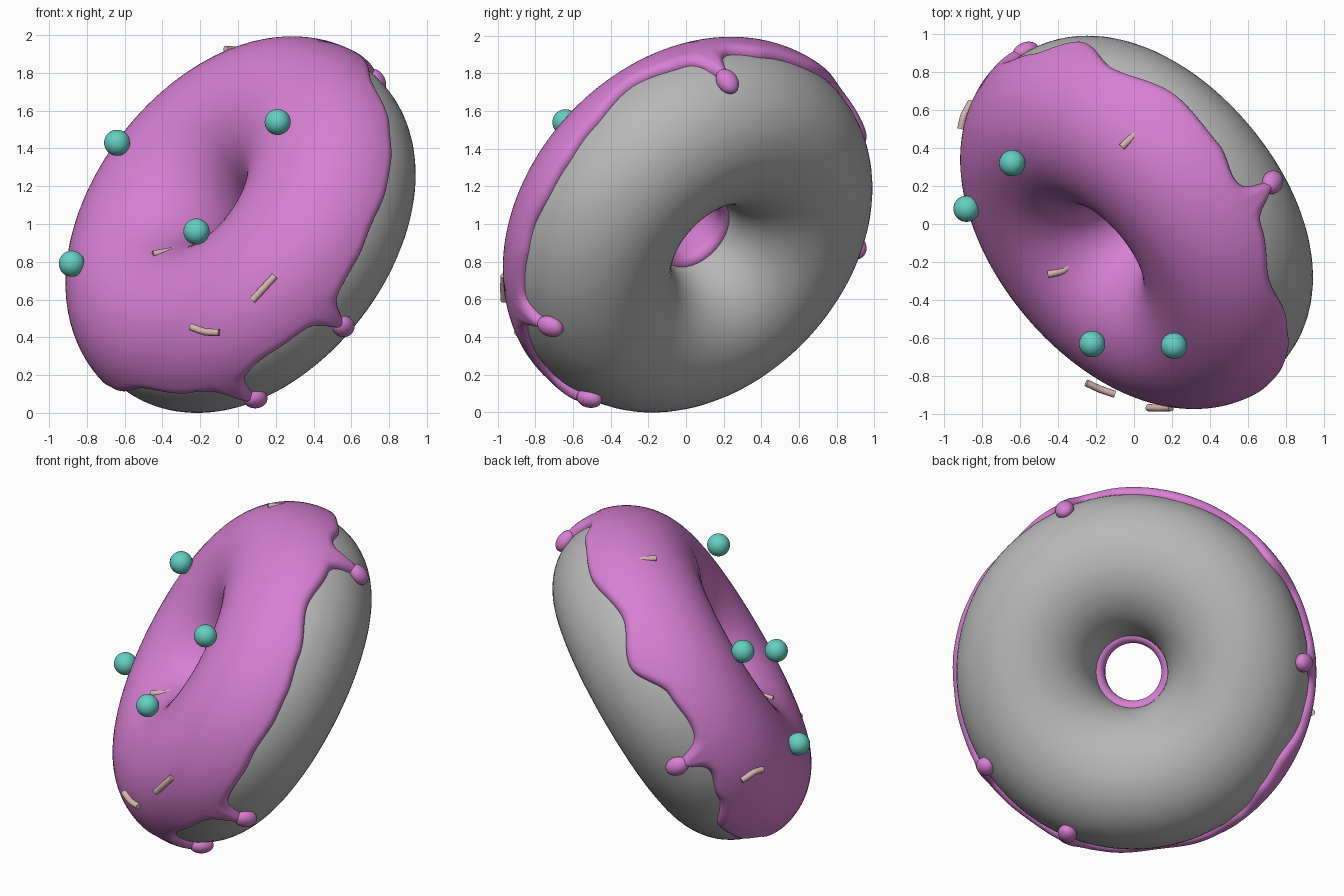
import bpy, bmesh, math
from mathutils import Vector, Matrix

if "Cube" in bpy.data.objects:
    bpy.data.objects.remove(bpy.data.objects["Cube"])

# Tilted doughnut frame: N is the axis on the icing side
C = Vector((0.035, 0.03, 0.975))
N = Vector((-0.66, -0.55, 0.51)).normalized()
E1 = Vector((0.64, -0.768, 0)).normalized()
E2 = N.cross(E1).normalized()
E1 = E2.cross(N).normalized()
R, r, T = 0.64, 0.425, 0.043


def mat(name, col):
    m = bpy.data.materials.new(name)
    m.diffuse_color = (*col, 1)
    m.use_nodes = True
    m.node_tree.nodes["Principled BSDF"].inputs["Base Color"].default_value = m.diffuse_color
    return m


DOUGH = mat("dough grey", (0.48, 0.48, 0.48))
PINK = mat("icing pink", (0.68, 0.215, 0.65))
TEAL = mat("pearl teal", (0.13, 0.62, 0.54))
TAN = mat("sprinkle beige", (0.66, 0.45, 0.42))


def surf(phi, th, off=0.0):
    """Point on the ring: phi around the axis, th around the tube."""
    rad = E1 * math.cos(phi) + E2 * math.sin(phi)
    q = r + off
    return C + rad * (R + q * math.cos(th)) + N * (q * math.sin(th))


def finish(bm, name, material):
    bmesh.ops.recalc_face_normals(bm, faces=bm.faces)
    me = bpy.data.meshes.new(name)
    bm.to_mesh(me)
    bm.free()
    for p in me.polygons:
        p.use_smooth = True
    me.materials.append(material)
    ob = bpy.data.objects.new(name, me)
    bpy.context.collection.objects.link(ob)
    return ob


def skin(bm, rows, close_rows):
    """Bridge rings of points; rings run round phi and are always closed."""
    vs = [[bm.verts.new(p) for p in row] for row in rows]
    n = len(vs)
    for i in range(n if close_rows else n - 1):
        a, b = vs[i], vs[(i + 1) % n]
        for j in range(len(a)):
            k = (j + 1) % len(a)
            bm.faces.new((a[j], a[k], b[k], b[j]))


# Dough ring
bm = bmesh.new()
skin(bm, [[surf(math.tau * j / 128, math.tau * i / 64) for j in range(128)]
          for i in range(64)], True)
finish(bm, "dough_ring", DOUGH)

# Icing edge: (angle in degrees, height above the ring's middle plane)
EDGE = [(0, .03), (10, .02), (20, .03), (33, .06), (50, .12), (65, .06), (80, .05),
        (92, -.02), (110, -.05), (130, .03), (146, -.07), (160, .06), (172, .08),
        (188, .03), (200, -.04), (215, -.16), (225, -.14), (237, -.04), (250, .05),
        (268, .13), (285, .06), (297, .02), (310, .04), (320, .02), (332, 0),
        (350, .01), (360, .03)]
# Drips: (angle, height of the bulb centre)
DRIPS = [(73.5, -.165), (182, -.135), (296, -.20), (332, -.20)]


def base_h(a):
    a %= 360
    for (a0, h0), (a1, h1) in zip(EDGE, EDGE[1:]):
        if a0 <= a <= a1:
            f = (a - a0) / (a1 - a0)
            return h0 + (h1 - h0) * f * f * (3 - 2 * f)


def edge_th(a):
    h = base_h(a)
    for d, tip in DRIPS:
        k = (a - d + 180) % 360 - 180
        w = 0.85 * math.exp(-(k / 3.0) ** 2) + 0.15 * math.exp(-(k / 8) ** 2)
        h += (tip - base_h(d)) * w
    return math.asin(h / (r + 0.02))


# Icing coat with rounded rim
NP, NT = 480, 64
END = math.pi + 0.08
ths = [edge_th(360 * j / NP) for j in range(NP)]
rows = []
for i in range(NT + 1):
    u = 0.5 - 0.5 * math.cos(math.pi * i / NT)
    row = []
    for j in range(NP):
        t0 = ths[j]
        slope = (ths[(j + 1) % NP] - ths[j - 1]) * r / (2 * math.tau / NP * (R + r))
        th = t0 + (END - t0) * u
        s = min((th - t0) / math.sqrt(1 + slope * slope), END - th) * r
        f = min(s / 0.05, 1)
        row.append(surf(math.tau * j / NP, th, -0.004 + (T + 0.004) * math.sqrt(1 - (1 - f) ** 2)))
    rows.append(row)
bm = bmesh.new()
skin(bm, rows, False)

# Drip bulbs
for d, tip in DRIPS:
    phi, th = math.radians(d), math.asin(tip / (r + 0.02))
    p = surf(phi, th, 0.015)
    out = (p - surf(phi, th, -r)).normalized()
    side = -E1 * math.sin(phi) + E2 * math.cos(phi)
    down = out.cross(side)
    m = Matrix((side * 0.058, down * 0.075, out * 0.05)).transposed().to_4x4()
    m.translation = p
    bmesh.ops.create_uvsphere(bm, u_segments=24, v_segments=16, radius=1, matrix=m)
finish(bm, "icing", PINK)

# Sugar pearls
for i, p in enumerate([(-.64, .32, 1.43), (-.88, .08, .79), (.21, -.64, 1.54), (-.22, -.63, .96)]):
    bm = bmesh.new()
    bmesh.ops.create_uvsphere(bm, u_segments=32, v_segments=16, radius=0.069,
                              matrix=Matrix.Translation(p))
    finish(bm, f"sugar_pearl_{i + 1}", TEAL)

# Sprinkles: short rods along three points, some bent
SPRINKLES = [((-.45, -.265, .84), (-.365, -.245, .855), (-.29, -.17, .87)),
             ((.075, -.965, .595), (.135, -.968, .66), (.195, -.965, .725)),
             ((-.25, -.835, .455), (-.175, -.87, .428), (-.10, -.895, .425)),
             ((-.065, .405, 1.925), (-.02, .447, 1.922), (.025, .49, 1.915)),
             ((-.91, .50, .79), (-.895, .57, .795), (-.855, .64, .755))]
for i, pts in enumerate(SPRINKLES):
    a, b, c = map(Vector, pts)
    path = [a, a.lerp(b, .75), b.lerp((a + c) / 2, .12), c.lerp(b, .75), c]
    bm = bmesh.new()
    rings = []
    for k, p in enumerate(path):
        t = (path[min(k + 1, 4)] - path[max(k - 1, 0)]).normalized()
        x = t.orthogonal().normalized() if k == 0 else (x - t * x.dot(t)).normalized()
        y = t.cross(x)
        rings.append([p + (x * math.cos(q) + y * math.sin(q)) * 0.019
                      for q in (math.tau * n / 16 for n in range(16))])
    skin(bm, rings, False)
    bm.verts.ensure_lookup_table()
    bm.faces.new(bm.verts[:16])
    bm.faces.new(bm.verts[-16:])
    ob = finish(bm, f"sprinkle_{i + 1}", TAN)
    for e in ob.data.edges:
        ring = [v // 16 for v in e.vertices]
        e.use_edge_sharp = ring[0] == ring[1] and ring[0] in (0, 4)
